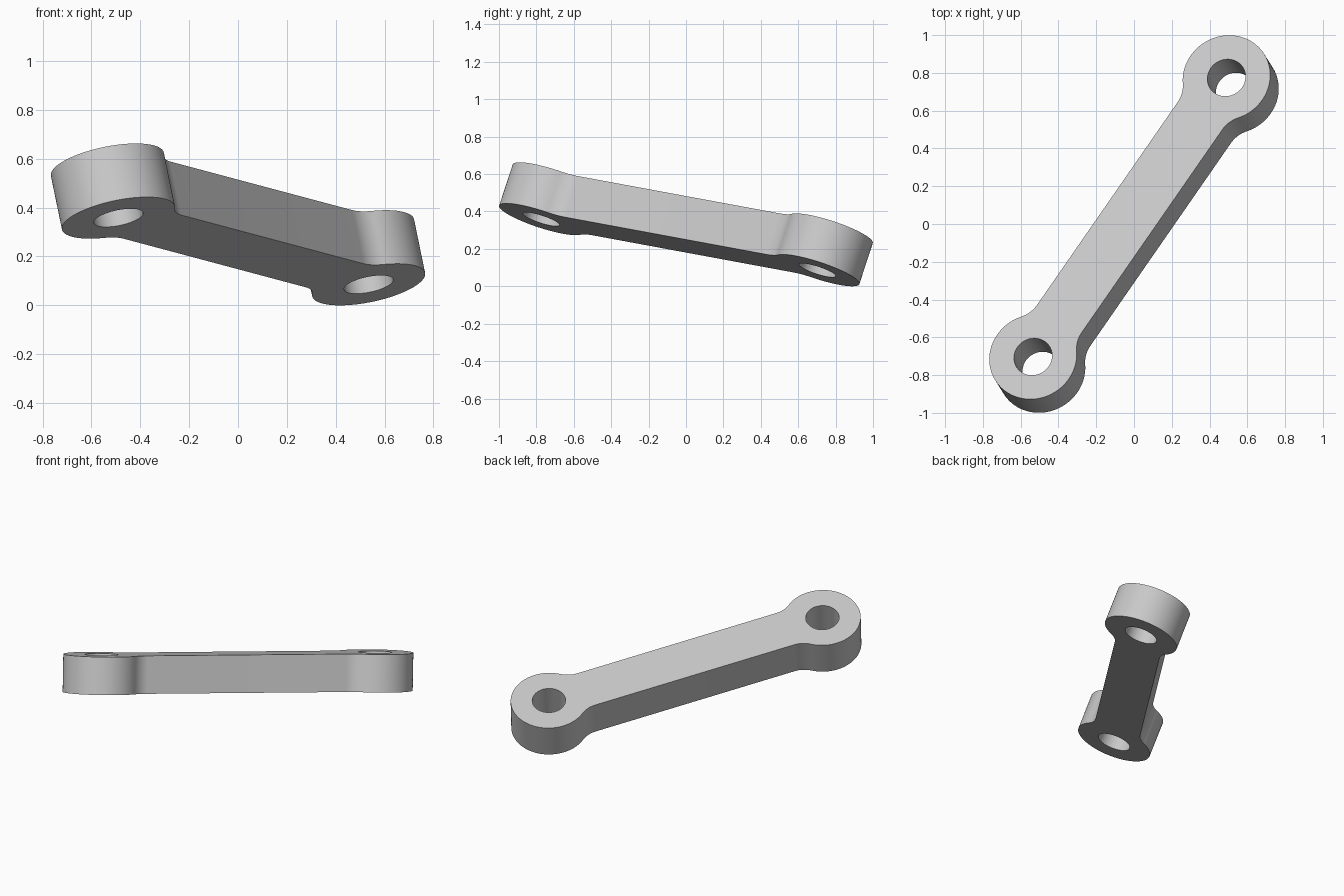
import bpy, bmesh
from math import sin, cos, pi, sqrt, atan2
from mathutils import Matrix, Vector

cube = bpy.data.objects.get("Cube")
if cube:
    bpy.data.objects.remove(cube, do_unlink=True)

# Dimensions of the link
REACH = 0.909       # middle to each eye centre
EYE_R = 0.236
HOLE_R = 0.103
HALF_W = 0.147      # half width of the arm
FILLET = 0.155
THICK = 0.235


def arc(cx, cy, r, a0, a1, n):
    """Points along an arc, both ends included."""
    return [Vector((cx + r * cos(a0 + (a1 - a0) * i / n),
                    cy + r * sin(a0 + (a1 - a0) * i / n), 0))
            for i in range(n + 1)]


# Profile of one end: fillet, eye, fillet
rise = HALF_W + FILLET
back = sqrt((EYE_R + FILLET) ** 2 - rise ** 2)
ang = atan2(rise, -back)
fx = REACH - back
end = arc(fx, -rise, FILLET, pi / 2, pi - ang, 12)[::1]
end = arc(fx, -rise, FILLET, pi / 2, ang - pi + pi - ang + atan2(rise, back), 12)
end += arc(REACH, 0, EYE_R, -ang, ang, 72)[1:-1]
end += [Vector((p.x, -p.y, 0)) for p in reversed(end[:13])]

# The other end is the same profile turned half round
outline = end + [Vector((-p.x, -p.y, 0)) for p in end]
holes = [arc(s * REACH, 0, HOLE_R, 0, 2 * pi, 48)[:-1] for s in (-1, 1)]

# Fill the profile with its holes and extrude it
bm = bmesh.new()
for loop in [outline] + holes:
    verts = [bm.verts.new(p) for p in loop]
    for a, b in zip(verts, verts[1:] + verts[:1]):
        bm.edges.new((a, b))
bmesh.ops.triangle_fill(bm, use_beauty=True, edges=bm.edges[:], normal=(0, 0, 1))
ext = bmesh.ops.extrude_face_region(bm, geom=bm.faces[:], use_keep_orig=True)
top = [g for g in ext["geom"] if isinstance(g, bmesh.types.BMVert)]
bmesh.ops.translate(bm, verts=top, vec=(0, 0, THICK))
bmesh.ops.translate(bm, verts=bm.verts[:], vec=(0, 0, -THICK / 2))
bmesh.ops.recalc_face_normals(bm, faces=bm.faces[:])

# Tilt the link into place
u = Vector((1.024, 1.477, -0.273)).normalized()
v = Vector((-0.19, 0.309, 0.932)).cross(u).normalized()
turn = Matrix((u, v, u.cross(v))).transposed().to_4x4()
bm.transform(turn)
low = min(p.co.z for p in bm.verts)
bmesh.ops.translate(bm, verts=bm.verts[:], vec=(0, 0, -low))

mesh = bpy.data.meshes.new("link_arm")
bm.to_mesh(mesh)
bm.free()
link = bpy.data.objects.new("link_arm", mesh)
bpy.context.collection.objects.link(link)

# Plain grey
grey = bpy.data.materials.new("light_grey")
grey.use_nodes = True
grey.diffuse_color = (0.58, 0.58, 0.58, 1)
grey.node_tree.nodes["Principled BSDF"].inputs["Base Color"].default_value = (0.58, 0.58, 0.58, 1)
mesh.materials.append(grey)

bpy.ops.object.select_all(action="DESELECT")
link.select_set(True)
bpy.context.view_layer.objects.active = link
bpy.ops.object.shade_smooth_by_angle(angle=pi / 6)
